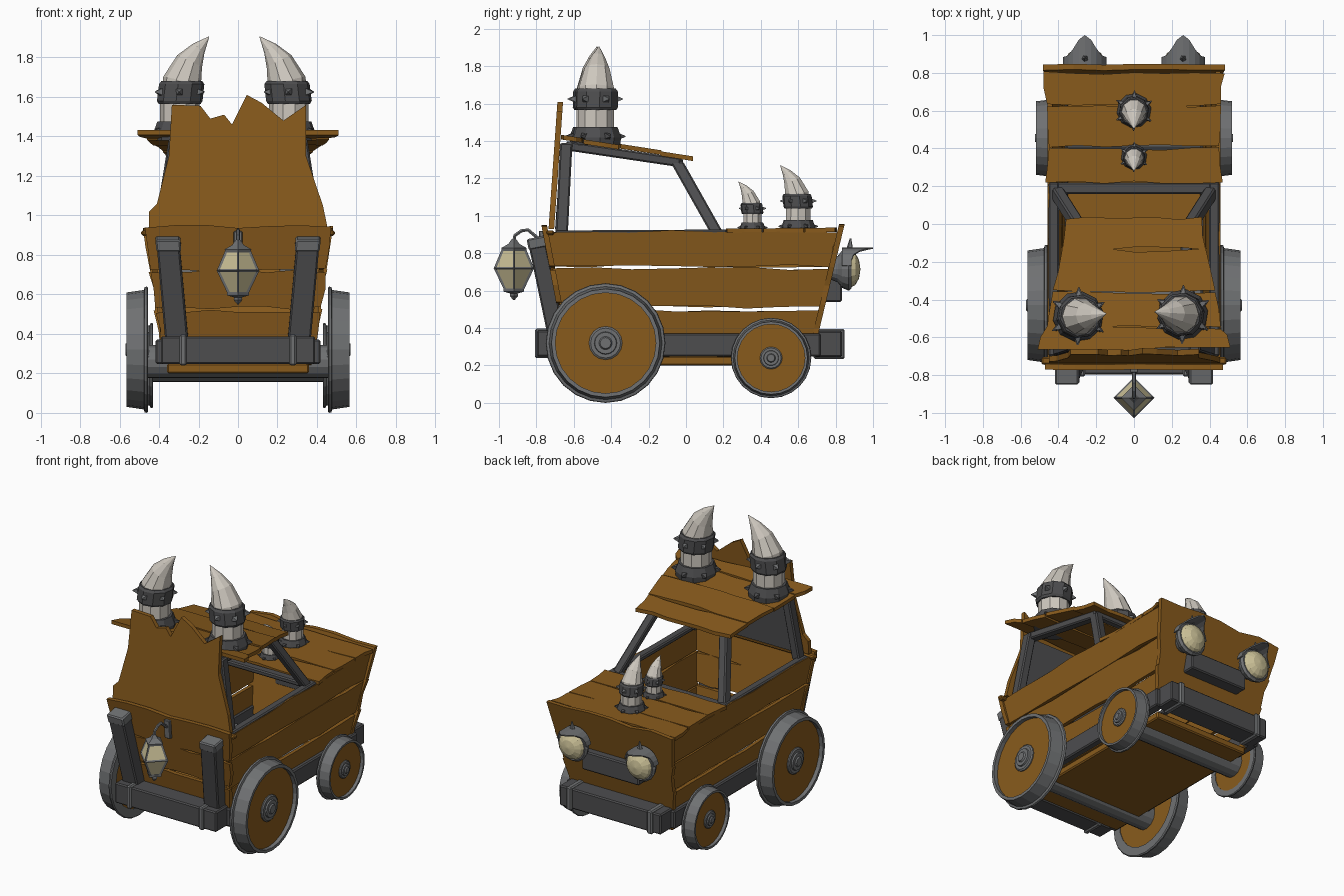
import bpy, bmesh, math, random
from mathutils import Vector as V

if "Cube" in bpy.data.objects:
    bpy.data.objects.remove(bpy.data.objects["Cube"])

random.seed(4)


def material(name, rgb):
    m = bpy.data.materials.new(name)
    m.diffuse_color = (*rgb, 1)
    m.use_nodes = True
    m.node_tree.nodes["Principled BSDF"].inputs["Base Color"].default_value = m.diffuse_color
    return m


WOOD = material("wood", (0.25, 0.105, 0.012))
DARK = material("dark_iron", (0.075, 0.075, 0.078))
IRON = material("iron", (0.16, 0.165, 0.17))
IVORY = material("ivory", (0.62, 0.58, 0.52))
GLASS = material("glass", (0.62, 0.55, 0.32))


def finish(name, bm, mat):
    bmesh.ops.recalc_face_normals(bm, faces=bm.faces)
    me = bpy.data.meshes.new(name)
    bm.to_mesh(me)
    bm.free()
    me.materials.append(mat)
    ob = bpy.data.objects.new(name, me)
    bpy.context.collection.objects.link(ob)
    return ob


def sheet(name, pts, off, mat=WOOD):
    """Flat outline extruded by a vector."""
    bm = bmesh.new()
    f = bm.faces.new([bm.verts.new(p) for p in pts])
    r = bmesh.ops.extrude_face_region(bm, geom=[f], use_keep_orig=True)
    bmesh.ops.translate(bm, vec=V(off), verts=[g for g in r["geom"] if isinstance(g, bmesh.types.BMVert)])
    return finish(name, bm, mat)


def plank(name, low, high, v0, v1, fn, off, n=6, j=0.009):
    """Board with ragged edges; low/high are the u ranges at v0/v1, fn maps (u, v) to space."""
    r = lambda a=j: random.uniform(-a, a)
    mix = lambda a, t: a[0] + (a[1] - a[0]) * t
    uv = [(mix(low, i / n), v0 + r()) for i in range(n + 1)]
    uv.append(((low[1] + high[1]) / 2 + r(0.014), (v0 + v1) / 2 + r(0.02)))
    uv += [(mix(high, 1 - i / n), v1 + r()) for i in range(n + 1)]
    uv.append(((low[0] + high[0]) / 2 + r(0.014), (v0 + v1) / 2 + r(0.02)))
    return sheet(name, [fn(u, v) for u, v in uv], off)


def beam(name, p0, p1, a, b, mat=DARK, bevel=0.008):
    """Bar between two points, a and b are its half widths as vectors."""
    p0, p1, a, b = V(p0), V(p1), V(a), V(b)
    ob = sheet(name, [p0 + a + b, p0 - a + b, p0 - a - b, p0 + a - b], p1 - p0, mat)
    m = ob.modifiers.new("bevel", "BEVEL")
    m.width, m.segments = bevel, 1
    return ob


def loft(name, rings, n, mat, axis=None, phase=0.0, closed=False):
    """Rings (centre, radius) joined; axis None lets the rings follow the path."""
    bm, loops = bmesh.new(), []
    for i, (c, r) in enumerate(rings):
        d = V(axis) if axis else V(rings[min(i + 1, len(rings) - 1)][0]) - V(rings[max(i - 1, 0)][0])
        d.normalize()
        e = d.orthogonal().normalized() if axis else V((d.z, 0, -d.x)).normalized() if abs(d.x) > abs(d.y) else V((1, 0, 0))
        g = d.cross(e)
        loops.append([bm.verts.new(V(c) + r * (e * math.cos(t) + g * math.sin(t)))
                      for t in (phase + 2 * math.pi * k / n for k in range(n))])
    for A, B in list(zip(loops, loops[1:])) + ([(loops[-1], loops[0])] if closed else []):
        for k in range(n):
            bm.faces.new((A[k], A[(k + 1) % n], B[(k + 1) % n], B[k]))
    if not closed:
        bm.faces.new(loops[0])
        bm.faces.new(loops[-1])
    return finish(name, bm, mat)


# body slopes: half width, rear face and nose face at height z
wide = lambda z: 0.39 + 0.127 * (z - 0.38)
rear = lambda z: -0.63 - 0.19 * (z - 0.38)
nose = lambda z: 0.69 + 0.24 * (z - 0.38)

# wooden body
for s, side in ((1, "right"), (-1, "left")):
    for i, (a, b) in enumerate(((0.25, 0.495), (0.512, 0.718), (0.733, 0.915))):
        plank(f"side_plank_{side}_{i}", (rear(a) - .02, nose(a)), (rear(b) - .02, nose(b)), a, b,
              lambda u, v: V((s * wide(v), u, v)), (-s * .025, 0, 0), 7)
for i, (a, b) in enumerate(((0.33, 0.515), (0.53, 0.718), (0.725, 0.945))):
    lo, hi = wide(a) + .01, wide(b) + .01
    plank(f"rear_plank_{i}", (-lo, lo), (-hi, hi), a, b, lambda u, v: V((u, rear(v) - .035, v)), (0, .03, 0))
    plank(f"nose_plank_{i}", (-lo, lo), (-hi - .01, hi + .01), a - .02, b,
          lambda u, v: V((u, nose(v) - .01, v)), (0, .03, 0), j=0.014)
beam("rear_ledge", (-.49, -.725, .91), (.49, -.725, .91), (0, .02, 0), (0, 0, .013), WOOD)
beam("floor", (0, -.6, .225), (0, .66, .225), (.36, 0, 0), (0, 0, .025), WOOD)

# hood and roof planks
for i, (a, b, w, w2) in enumerate(((.22, .40, .47, .45), (.41, .62, .45, .46), (.63, .80, .46, .48))):
    plank(f"hood_plank_{i}", (-w, w), (-w2, w2), a, b, lambda u, v: V((u, v, .905 + .01 * v)), (0, 0, .024))
roof_z = lambda y: 1.305 - 0.155 * y
for i, (a, b, w, w2) in enumerate(((-.66, -.55, .51, .46), (-.545, -.365, .46, .43),
                                   (-.355, -.14, .43, .38), (-.13, .03, .38, .36))):
    plank(f"roof_plank_{i}", (-w, w), (-w2, w2), a, b,
          lambda u, v: V((u, v, roof_z(v) - .006 * (i % 2))), (0, 0, .025))

# tall ragged board at the rear, iron sheet inside
ragged = [(-.45, .93), (-.45, 1.02), (-.41, 1.06), (-.35, 1.30), (-.335, 1.56), (-.19, 1.555), (-.14, 1.49),
          (-.07, 1.51), (-.03, 1.46), (.045, 1.61), (.12, 1.57), (.23, 1.48), (.345, 1.56), (.345, 1.30),
          (.43, 1.05), (.455, .93)]
sheet("tall_board", [V((x, -.735 + .07 * (z - .93), z)) for x, z in ragged], (0, .03, 0))
sheet("inner_sheet", [V((x, -.70 + .07 * (z - .93), z)) for x, z in
                      ((-.41, .93), (.41, .93), (.32, 1.38), (-.32, 1.38))], (0, .015, 0), DARK)

# cab frame, chassis beams and rear posts
for s, side in ((1, "right"), (-1, "left")):
    beam(f"rear_pillar_{side}", (s * .40, -.665, .90), (s * .32, -.64, 1.39), (.03, 0, 0), (0, .033, 0))
    beam(f"roof_rail_{side}", (s * .31, -.64, 1.375), (s * .27, -.03, 1.285), (.03, 0, 0), (0, 0, .025))
    beam(f"front_pillar_{side}", (s * .41, .17, .90), (s * .27, -.05, 1.29), (.03, 0, 0), (0, .035, 0))
    beam(f"top_rail_{side}", (s * .425, -.70, .905), (s * .425, .22, .91), (.028, 0, 0), (0, 0, .017))
    beam(f"chassis_beam_{side}", (s * .385, -.68, .31), (s * .385, .72, .31), (.032, 0, 0), (0, 0, .062))
    beam(f"rear_post_{side}", (s * .31, -.695, .37), (s * .355, -.80, .87), (.058, 0, 0), (0, .045, .01))
    beam(f"post_cap_{side}", (s * .35, -.79, .825), (s * .356, -.802, .885), (.063, 0, 0), (0, .05, .01), IRON)
    beam(f"rear_strap_{side}", (s * .26, -.735, .318), (s * .295, -.735, .318), (0, .073, 0), (0, 0, .079), IRON)
    beam(f"nose_strap_{side}", (s * .29, .765, .315), (s * .33, .765, .315), (0, .083, 0), (0, 0, .08), IRON)
beam("dash_bar", (-.42, .19, .905), (.42, .19, .905), (0, .03, 0), (0, 0, .017))
beam("header_bar", (-.29, -.04, 1.285), (.29, -.04, 1.285), (0, .025, 0), (0, 0, .02))
beam("rear_bumper", (-.39, -.73, .318), (.39, -.73, .318), (0, .067, 0), (0, 0, .07))
beam("nose_bumper", (-.39, .76, .315), (.39, .76, .315), (0, .075, 0), (0, 0, .07))
beam("lamp_mount", (-.22, .775, .605), (.22, .775, .605), (0, .058, 0), (0, 0, .065))

# wheels and axles
X = (1, 0, 0)
for end, y, z, R, x0, w, az in (("rear", -.43, .32, .32, .455, .11, .26), ("front", .455, .24, .215, .43, .09, .24)):
    loft(f"{end}_axle", [((-x0 - .01, y, az), .085), ((x0 + .01, y, az), .085)], 14, IRON, X)
    for s, side in ((1, "right"), (-1, "left")):
        at = lambda prof: [((s * (x0 + w * h), y, z), R * r) for h, r in prof]
        loft(f"{end}_rim_{side}", at(((0, .8), (0, .98), (.06, 1), (.16, .99), (.2, .945), (1, .905), (1, .84), (.6, .84))),
             24, IRON, X, closed=True)
        loft(f"{end}_disc_{side}", at(((.05, .86), (.75, .86))), 24, WOOD, X)
        loft(f"{end}_hub_{side}", at(((-.05, .28), (.82, .28), (.88, .25), (.88, .19), (.97, .18), (.97, .11), (1.05, .09))),
             16, IRON, X)

# horns with collars, bands and studs
Z = (0, 0, 1)


def horn(name, base, k, lean):
    base, lean = V(base), V(lean)
    at = lambda rows: [(base + k * (lean * a + V((0, 0, h))), k * r) for a, h, r in rows]
    loft(name, at(((0, 0, .10), (0, .18, .10), (.012, .29, .098), (.05, .39, .07), (.095, .455, .038), (.148, .515, .002))),
         10, IVORY)
    loft(name + "_collar", at(((0, -.01, .13), (0, .03, .135), (0, .085, .115))), 10, DARK, Z)
    loft(name + "_band", at(((0, .175, .108), (0, .19, .117), (.01, .275, .116), (.01, .29, .105))), 10, DARK, Z)
    for i in range(6):
        d = V((math.cos(i * math.pi / 3 + .5), math.sin(i * math.pi / 3 + .5), 0))
        for part, h, r in (("stud", .235, .108), ("spike", .035, .122)):
            c = base + k * (d * r + V((0, 0, h)))
            loft(f"{name}_{part}_{i}", [(c, .024 * k), (c + d * .035 * k, .003)], 4, IRON if part == "stud" else DARK, d)


horn("roof_horn_left", (-.295, -.49, 1.39), 1, (1, .1, 0))
horn("roof_horn_right", (.258, -.48, 1.39), 1, (-1, .1, 0))
horn("hood_horn_large", (0, .60, .92), .68, (0, -.95, 0))
horn("hood_horn_small", (0, .355, .92), .51, (0, -.98, 0))

# headlights with pointed visors
for s, side in ((1, "right"), (-1, "left")):
    cx, cz = s * .26, .715
    at = lambda prof: [((cx, y, cz), r) for y, r in prof]
    loft(f"lamp_housing_{side}", at(((.76, .05), (.81, .07), (.835, .10), (.87, .115), (.885, .103))), 16, IRON, (0, 1, 0))
    loft(f"lamp_lens_{side}", at(((.875, .10), (.905, .085), (.925, .05), (.932, .005))), 16, GLASS, (0, 1, 0))
    bm, pairs = bmesh.new(), []
    for i in range(11):
        t = math.radians(10 + 16 * i)
        p = V((cx + .117 * math.cos(t), .835, cz + .117 * math.sin(t)))
        q = p + V((0, .05 + .115 * max(0, math.sin(t)) ** 6, 0))
        pairs.append((bm.verts.new(p), bm.verts.new(q)))
    for (a, b), (c, d) in zip(pairs, pairs[1:]):
        bm.faces.new((a, b, d, c))
    visor = finish(f"lamp_visor_{side}", bm, IRON)
    visor.modifiers.new("thick", "SOLIDIFY").thickness = 0.008
    loft(f"lamp_spike_{side}", [((cx, .875, .82), .02), ((cx, .88, .88), .004)], 5, IRON, Z)

# hanging lantern
ly = -.92
at = lambda prof: [((0, ly, z), r) for z, r in prof]
Q = math.pi / 4
shape = at(((.605, .045), (.72, .10), (.82, .058)))
loft("lantern_glass", shape, 4, GLASS, Z, Q)
frame = loft("lantern_frame", shape, 4, IRON, Z, Q)
m = frame.modifiers.new("bars", "WIREFRAME")
m.thickness, m.offset = 0.016, 0
loft("lantern_cap", at(((.815, .065), (.828, .068), (.85, .03), (.875, .012))), 4, IRON, Z, Q)
loft("lantern_foot", at(((.55, .004), (.572, .022), (.585, .02), (.595, .055), (.61, .055))), 4, IRON, Z, Q)
loft("lantern_hook", [((0, y, z), .01) for y, z in ((-.92, .865), (-.915, .895), (-.88, .92), (-.845, .925), (-.79, .88), (-.75, .86))],
     6, IRON)
beam("hook_plate", (0, -.765, .79), (0, -.775, .92), (.022, 0, 0), (0, .012, 0), IRON, .004)
